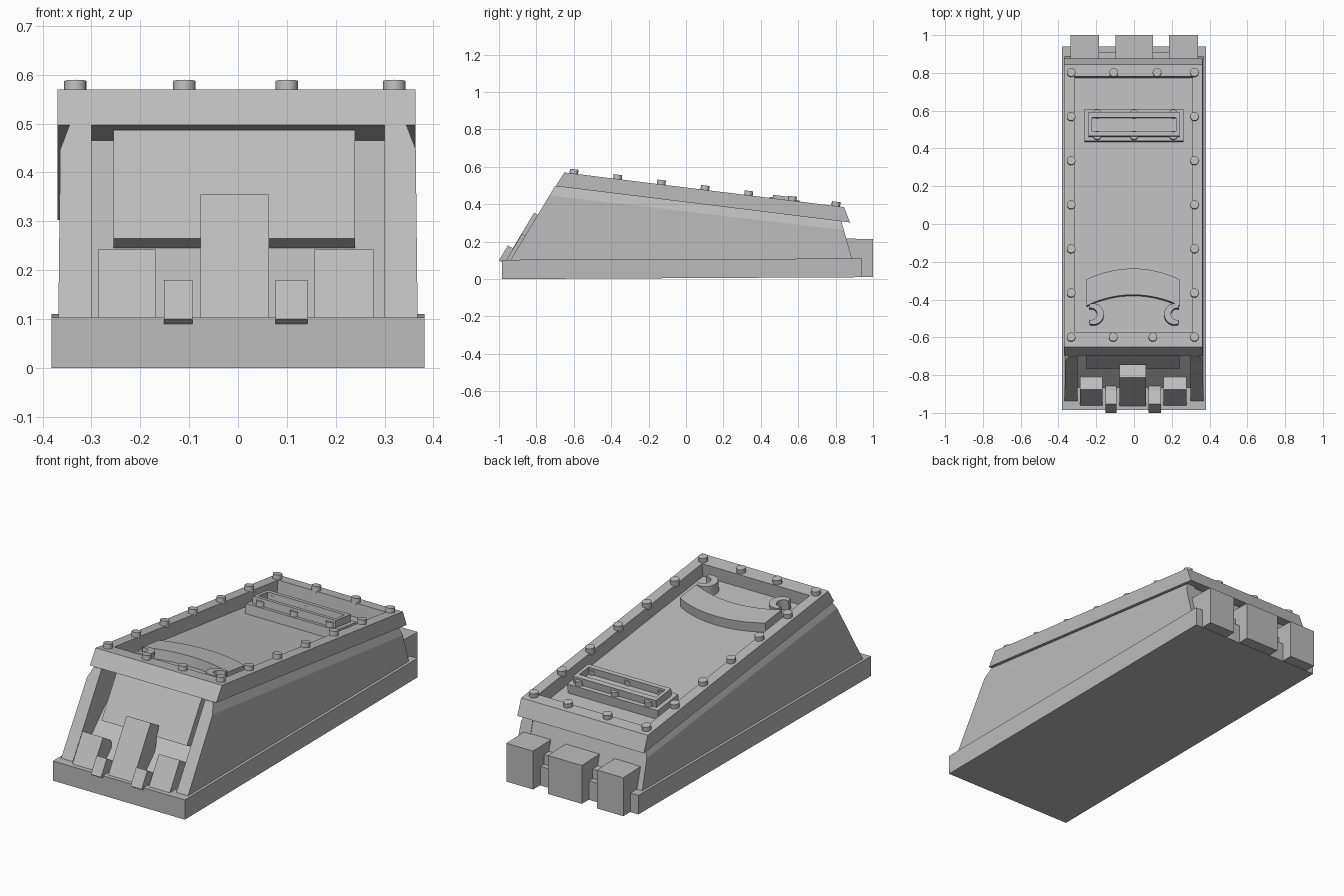
import bpy, bmesh, math
from mathutils import Matrix, Vector

cube = bpy.data.objects.get("Cube")
if cube:
    bpy.data.objects.remove(cube, do_unlink=True)

grey = bpy.data.materials.new("plain grey")
grey.use_nodes = True
COLOUR = (0.5, 0.5, 0.5, 1)
grey.diffuse_color = COLOUR
grey.node_tree.nodes["Principled BSDF"].inputs["Base Color"].default_value = COLOUR

# Frame lying on the sloping lid: origin at lid centre, local z leaves the lid
TILT = math.atan2(0.185, 1.495)
LID = Matrix.Translation((0, 0, 0.49)) @ Matrix.Rotation(-TILT, 4, 'X')
DEPTH = 0.07


def finish(name, bm, matrix=None):
    bmesh.ops.recalc_face_normals(bm, faces=bm.faces)
    if matrix:
        bm.transform(matrix)
    mesh = bpy.data.meshes.new(name)
    bm.to_mesh(mesh)
    bm.free()
    mesh.materials.append(grey)
    obj = bpy.data.objects.new(name, mesh)
    bpy.context.collection.objects.link(obj)
    return obj


def loft(bm, rings):
    """Closed solid through matching rings of points."""
    rows = [[bm.verts.new(p) for p in ring] for ring in rings]
    n = len(rows[0])
    for a, b in zip(rows, rows[1:]):
        for i in range(n):
            j = (i + 1) % n
            bm.faces.new((a[i], a[j], b[j], b[i]))
    bm.faces.new(rows[0])
    bm.faces.new(rows[-1])


def side_prism(name, x0, x1, profile):
    """Side profile of (y, z) points stretched across x."""
    bm = bmesh.new()
    loft(bm, [[(x, y, z) for y, z in profile] for x in (x0, x1)])
    return finish(name, bm)


def plan_prism(name, outline, z0, z1, matrix):
    """Plan outline of (x, y) points raised from z0 to z1."""
    bm = bmesh.new()
    loft(bm, [[(x, y, z) for x, y in outline] for z in (z0, z1)])
    return finish(name, bm, matrix)


def rect(x0, x1, y0, y1):
    return [(x0, y0), (x1, y0), (x1, y1), (x0, y1)]


def bolt(name, x, y, z0, z1):
    bm = bmesh.new()
    bmesh.ops.create_cone(bm, cap_ends=True, segments=16, radius1=0.023,
                          radius2=0.023, depth=z1 - z0)
    place = Matrix.Translation((x, y / math.cos(TILT), (z0 + z1) / 2))
    obj = finish(name, bm, LID @ place)
    for p in obj.data.polygons:
        p.use_smooth = len(p.vertices) == 4
    obj.data.set_sharp_from_angle(angle=math.radians(40))


def arc(cx, cy, r, a0, a1, steps):
    return [(cx + r * math.cos(math.radians(a0 + (a1 - a0) * i / steps)),
             cy + r * math.sin(math.radians(a0 + (a1 - a0) * i / steps)))
            for i in range(steps + 1)]


# Base slab
side_prism("base", -0.382, 0.382,
           [(-0.985, 0), (-0.985, 0.103), (0.94, 0.11), (0.94, 0.01)])

# Body core with recessed front, and side walls that tuck in under the lid
side_prism("body_core", -0.31, 0.31,
           [(-0.88, 0.09), (-0.5, 0.465), (0.83, 0.3), (0.89, 0.09)])
for side, s in (("right", -1), ("left", 1)):
    bm = bmesh.new()
    loft(bm, [
        [(s * x, -0.946, 0.09), (s * x, 0.893, 0.09), (s * 0.3, 0.893, 0.09), (s * 0.3, -0.946, 0.09)]
        if z is None else
        [(s * x, -0.7 - 0.6 * z, 0.497 - z), (s * x, 0.83 + 0.28 * z, 0.312 - z),
         (s * 0.3, 0.83 + 0.28 * z, 0.312 - z), (s * 0.3, -0.7 - 0.6 * z, 0.497 - z)]
        for x, z in ((0.368, None), (0.364, 0.05), (0.345, 0))])
    finish(side + "_wall", bm)

# Lid with a sunken floor
bm = bmesh.new()
loft(bm, [[(x, y, z) for y, z in ((-0.697, 0.497), (-0.65, 0.57), (0.845, 0.385), (0.877, 0.303))]
          for x in (-0.37, 0.363)])
bmesh.ops.recalc_face_normals(bm, faces=bm.faces)
bm.faces.ensure_lookup_table()
top = max(bm.faces, key=lambda f: f.normal.z)
bmesh.ops.inset_individual(bm, faces=[top], thickness=0.077)
slope = Vector((0, math.cos(TILT), -math.sin(TILT)))
for v in top.verts:
    v.co += slope * (0.023 if v.co.y < 0 else -0.009)
down = -top.normal.copy() * DEPTH
out = bmesh.ops.extrude_face_region(bm, geom=[top])["geom"]
if top.is_valid:
    bm.faces.remove(top)
bmesh.ops.translate(bm, vec=down, verts=[g for g in out if isinstance(g, bmesh.types.BMVert)])
finish("lid", bm)

# Bolts around the lid rim
for i in range(7):
    y = -0.6 + i * 0.2335
    bolt("right_rim_bolt", -0.333, y, -0.01, 0.023)
    bolt("left_rim_bolt", 0.32, y, -0.01, 0.023)
for x, y in ((-0.11, -0.6), (0.1, -0.6), (-0.107, 0.8), (0.122, 0.8)):
    bolt("end_rim_bolt", x, y, -0.01, 0.023)

# Slotted tray standing in the lid recess
plan_prism("tray_flange", rect(-0.262, 0.262, 0.445, 0.615), -DEPTH - 0.005, -0.02, LID)
for name, r in (("front", rect(-0.24, 0.24, 0.467, 0.49)),
                ("back", rect(-0.24, 0.24, 0.567, 0.594)),
                ("right", rect(-0.24, -0.222, 0.49, 0.567)),
                ("left", rect(0.222, 0.24, 0.49, 0.567))):
    plan_prism("tray_wall_" + name, r, -0.03, 0.018, LID)
for x in (-0.195, 0, 0.208):
    for y in (0.47, 0.583):
        bolt("tray_bolt", x, y, -0.04, 0.005)

# Curved bar and hooks at the front of the recess
R = 0.55
half = math.degrees(math.asin(0.247 / R))
bar = (arc(-0.005, -0.235 - R, R, 90 - half, 90 + half, 16)
       + arc(-0.005, -0.375 - R, R, 90 + half, 90 - half, 16))
plan_prism("curved_bar", bar, -DEPTH - 0.005, -0.02, LID)
for side, s in (("right", -1), ("left", 1)):
    hook = [(s * x, y) for x, y in
            arc(0.215, -0.478, 0.056, 70, 290, 14) + arc(0.228, -0.478, 0.032, 290, 70, 14)]
    plan_prism(side + "_hook", hook, -DEPTH - 0.005, -0.015, LID)

# Raised plate on the front panel
side_prism("front_plate", -0.255, 0.24,
           [(-0.765, 0.265), (-0.63, 0.487), (-0.5, 0.46), (-0.7, 0.235)])


# Sloping pads along the foot of the front
def pad(name, x0, x1, y, h):
    side_prism(name, x0, x1, [(y, 0.1), (y + 0.6 * h, 0.1 + h), (y + 0.6 * h + 0.068, 0.06 + h),
                              (y + 0.16, 0.09), (y + 0.015, 0.09)])


pad("centre_pad", -0.077, 0.063, -0.965, 0.255)
pad("right_pad", -0.287, -0.168, -0.962, 0.142)
pad("left_pad", 0.156, 0.277, -0.962, 0.142)
pad("right_small_pad", -0.152, -0.093, -1.0, 0.08)
pad("left_small_pad", 0.077, 0.142, -1.0, 0.08)

# Blocks across the back, with a low filler between them
for name, x0, x1 in (("right", -0.337, -0.185), ("centre", -0.097, 0.1), ("left", 0.185, 0.34)):
    side_prism(name + "_back_block", x0, x1,
               [(0.82, 0.012), (0.82, 0.218), (1.0, 0.213), (1.0, 0.012)])
side_prism("back_filler", -0.3, 0.3, [(0.8, 0.09), (0.8, 0.165), (0.91, 0.16), (0.91, 0.09)])
